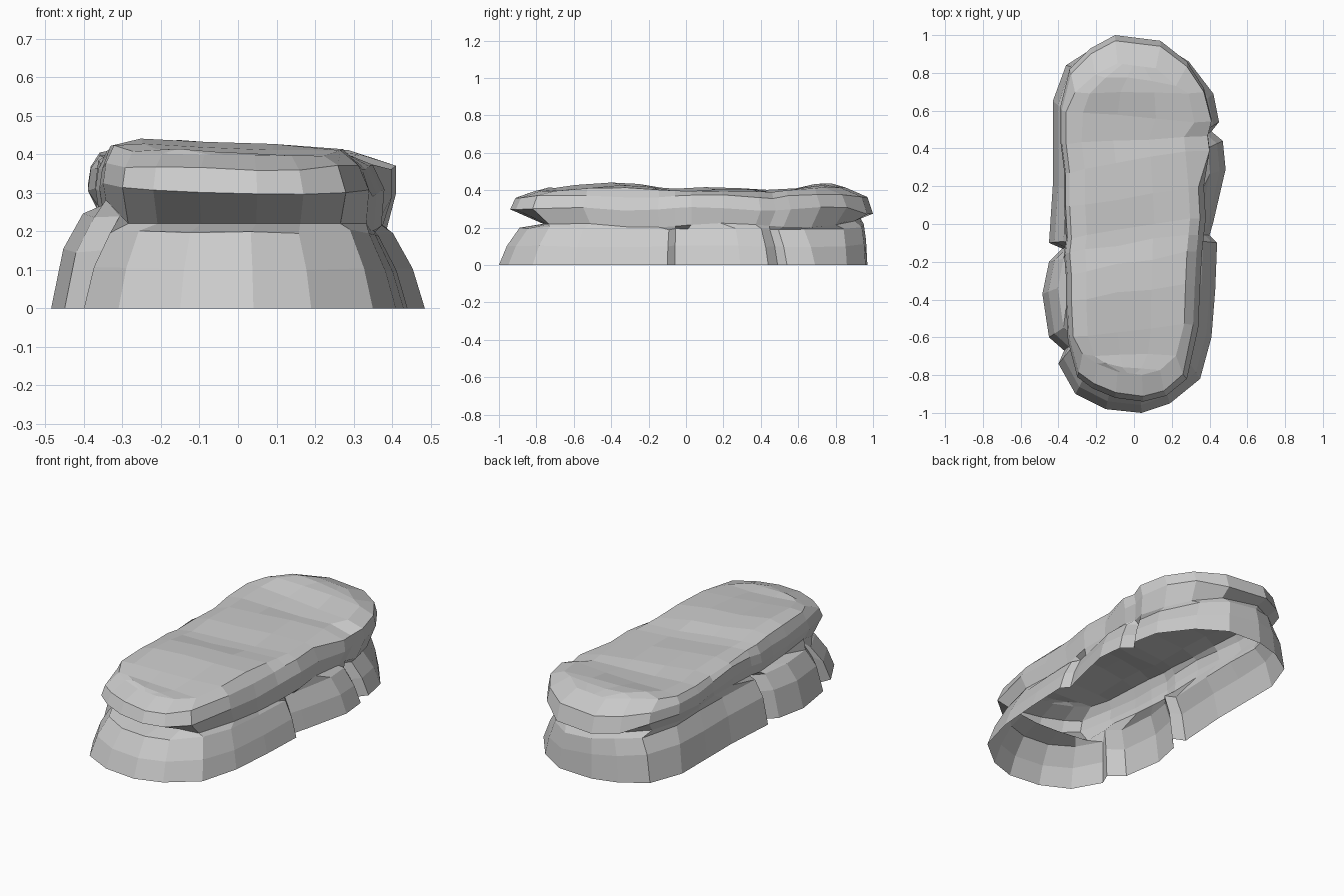
import bpy, bmesh, math, random

random.seed(4)

default_cube = bpy.data.objects.get("Cube")
if default_cube:
    bpy.data.objects.remove(default_cube, do_unlink=True)

stone = bpy.data.materials.new("grey stone")
stone.use_nodes = True
stone.diffuse_color = (0.6, 0.6, 0.6, 1)
stone.node_tree.nodes["Principled BSDF"].inputs["Base Color"].default_value = (0.6, 0.6, 0.6, 1)

# Outlines run front to back along each side; dips are gaps between boulders
base_left = [(.04, -1), (.19, -.95), (.35, -.82), (.41, -.6), (.43, -.35),
             (.44, -.1), (.4, -.06), (.42, .01), (.485, .29), (.47, .44),
             (.41, .49), (.45, .54), (.42, .69), (.29, .86), (.13, .96)]
base_right = [(-.15, -.98), (-.31, -.9), (-.4, -.74), (-.37, -.67), (-.45, -.6),
              (-.485, -.37), (-.45, -.2), (-.38, -.13), (-.45, -.1), (-.43, .2),
              (-.43, .42), (-.43, .65), (-.36, .84), (-.22, .93), (-.08, .97)]
slab_left = [(.05, -.94), (.17, -.91), (.28, -.82), (.34, -.55), (.35, -.33),
             (.36, -.15), (.37, -.06), (.38, .03), (.37, .2), (.4, .4),
             (.39, .48), (.41, .56), (.37, .72), (.28, .86), (.14, .97)]
slab_right = [(-.1, -.92), (-.22, -.87), (-.3, -.81), (-.35, -.62), (-.36, -.42),
              (-.36, -.28), (-.37, -.16), (-.36, -.08), (-.37, .1), (-.37, .28),
              (-.39, .44), (-.39, .62), (-.34, .82), (-.23, .93), (-.1, 1)]


def loop(left, right):
    """Join both sides into one closed outline."""
    return left + right[::-1]


def side(x):
    """Blend weight: zero on the right side, one on the left side."""
    return min(1, max(0, .5 + x / .7))


def mix(a, b, t):
    return a + (b - a) * t


def jitter(amount):
    return random.uniform(-amount, amount)


def add_ring(bm, points):
    return [bm.verts.new(p) for p in points]


def bridge(bm, lower, upper):
    n = len(lower)
    for i in range(n):
        j = (i + 1) % n
        bm.faces.new((lower[i], lower[j], upper[j], upper[i]))


def finish(bm, name):
    bmesh.ops.recalc_face_normals(bm, faces=bm.faces)
    mesh = bpy.data.meshes.new(name)
    bm.to_mesh(mesh)
    bm.free()
    mesh.materials.append(stone)
    obj = bpy.data.objects.new(name, mesh)
    bpy.context.collection.objects.link(obj)
    return obj


ground = loop(base_left, base_right)
rim = loop(slab_left, slab_right)

# Seam where the slab rests, set well back under the front overhang
seam = []
for x, y in rim:
    if y < -.7:
        seam.append((x * .95, max(y, -.72 - .05 * (1 - abs(x) / .4)), .22))
    else:
        height = mix(.27, .212, side(x)) + .012 * math.sin(7 * y)
        grip = .98 if y < .3 else .94
        seam.append((x * grip, y * .93, height))

# Ring of base boulders, open underneath
bm = bmesh.new()
rings = [add_ring(bm, [(x, y, 0) for x, y in ground])]
for inset, right_height, left_height in ((.065, .15, .1), (.17, .24, .19)):
    points = []
    for x, y in ground:
        lean = inset * (.12 if y > .8 else .65 if y < -.7 else .5)
        tall = mix(right_height, left_height, side(x))
        if y < -.7:
            tall = left_height * 1.05
        points.append((x * (1 - inset), y * (1 - lean), tall + jitter(.006)))
    rings.append(add_ring(bm, points))
rings.append(add_ring(bm, seam))
for lower, upper in zip(rings, rings[1:]):
    bridge(bm, lower, upper)
finish(bm, "base_boulders")

# Slab sides: seam, rim, upper rim and top edge; the left flank slopes more
bm = bmesh.new()
middle, upper, edge = [], [], []
for x, y in rim:
    wave = .01 * math.sin(9 * y + 1)
    swell = .014 * math.cos(4.4 * (y + .45))
    flank = .92 if y < .3 else 1
    notch = .68 if .3 < y < .5 else .78
    pull = .85 if abs(y) > .8 else .96
    middle.append((x, y, mix(.315, .3, side(x)) + wave - .03 * (y > .9)))
    upper.append((x * mix(.98, flank, side(x)), y * .97,
                  mix(.37, .368, side(x)) + wave + jitter(.005)))
    edge.append((x * mix(.92, notch, side(x)), y * pull,
                 mix(.408, .4, side(x)) + swell + jitter(.005)))
rings = [add_ring(bm, r) for r in (seam, middle, upper, edge)]
for lower, higher in zip(rings, rings[1:]):
    bridge(bm, lower, higher)

# Rippled slab top: rows of faces between opposite edge points
top = rings[-1]
last = len(slab_left) - 1
rows = []
for i in range(last + 1):
    a, b = top[i], top[-1 - i]
    inner = 0 < i < last
    row = [a]
    for t, rise in ((.3, .004), (.6, .007), (.87, .013)):
        p = a.co.lerp(b.co, t)
        ripple = .007 * (-1) ** (i // 2) if 1 < i < last - 1 else 0
        lift = inner * (rise + ripple)
        row.append(bm.verts.new((p.x, p.y + inner * jitter(.01), p.z + lift)))
    rows.append(row + [b])
for front, back in zip(rows, rows[1:]):
    for k in range(len(front) - 1):
        bm.faces.new((front[k], back[k], back[k + 1], front[k + 1]))
finish(bm, "top_slab")
